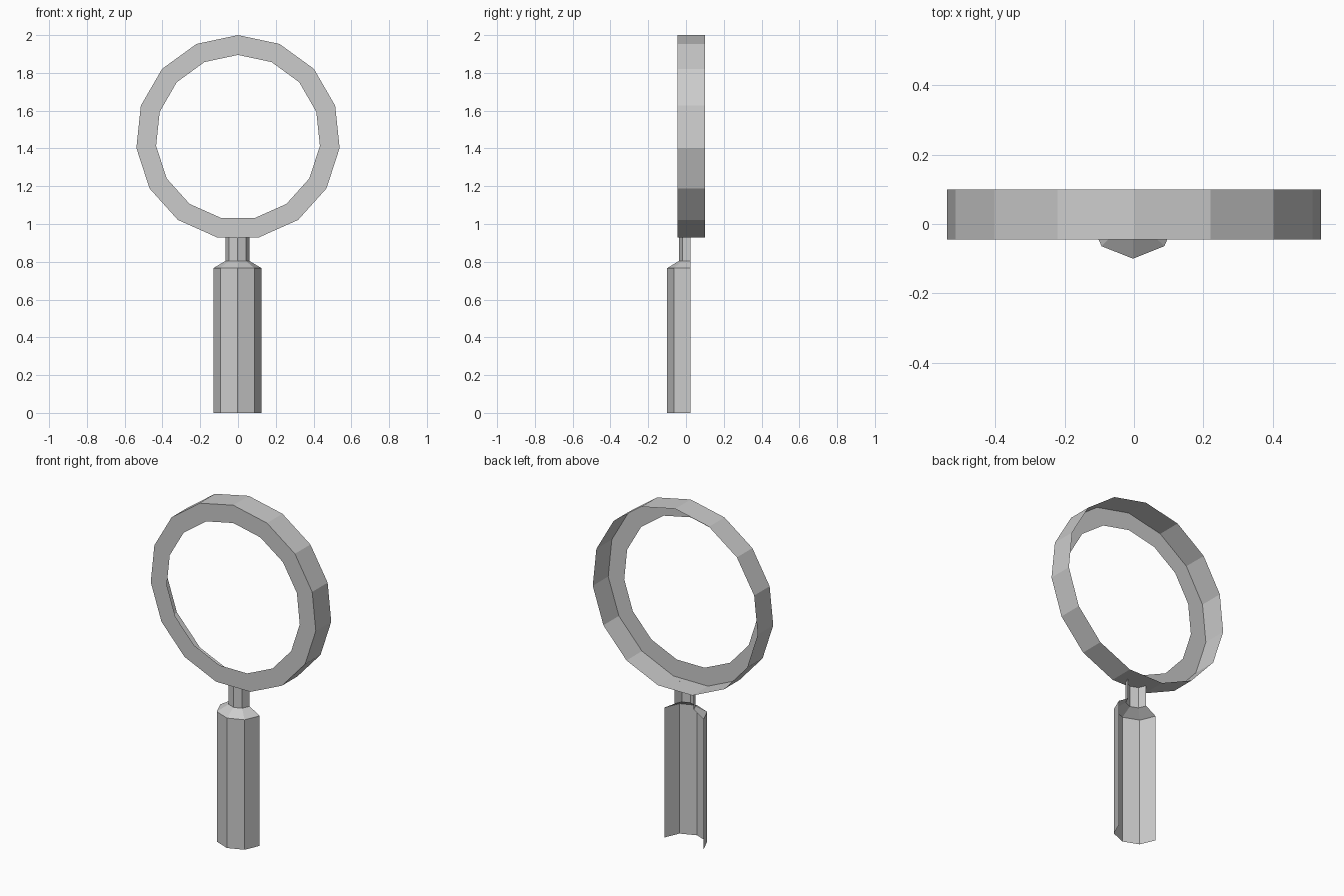
import bpy
import math

old = bpy.data.objects.get("Cube")
if old:
    bpy.data.objects.remove(old, do_unlink=True)

grey = bpy.data.materials.new("light_grey")
grey.use_nodes = True
GREY = (0.6, 0.6, 0.6, 1)
grey.diffuse_color = GREY
grey.node_tree.nodes["Principled BSDF"].inputs["Base Color"].default_value = GREY


def loft(name, rows, closed):
    """Make an open sheet by bridging rows of points with flat quads."""
    n = len(rows[0])
    faces = []
    for r in range(len(rows) - 1):
        for i in range(n if closed else n - 1):
            j = (i + 1) % n
            faces.append((r * n + i, r * n + j, (r + 1) * n + j, (r + 1) * n + i))
    mesh = bpy.data.meshes.new(name)
    mesh.from_pydata([p for row in rows for p in row], [], faces)
    mesh.materials.append(grey)
    obj = bpy.data.objects.new(name, mesh)
    bpy.context.collection.objects.link(obj)
    return obj


# Lens frame: front annulus and outer rim, open at the back and inside
SIDES = 15
RING_Z = 1.459


def ring_row(radius, y):
    angles = [2 * math.pi * i / SIDES for i in range(SIDES)]
    return [(radius * math.sin(a), y, RING_Z + radius * math.cos(a)) for a in angles]


loft("lens_frame",
     [ring_row(0.541, 0.1), ring_row(0.541, -0.044), ring_row(0.436, -0.044)], True)


# Handle, shoulder and neck: half octagons, open at the back
def half_octagon(radius, z):
    angles = [math.pi + math.pi * i / 4 for i in range(5)]
    return [(-0.003 + radius * math.cos(a), 0.023 + 0.96 * radius * math.sin(a), z)
            for a in angles]


loft("handle", [half_octagon(0.128, 0), half_octagon(0.128, 0.766)], False)
loft("handle_shoulder", [half_octagon(0.128, 0.766), half_octagon(0.063, 0.805)], False)
loft("handle_neck", [half_octagon(0.063, 0.805), half_octagon(0.063, 0.93)], False)
